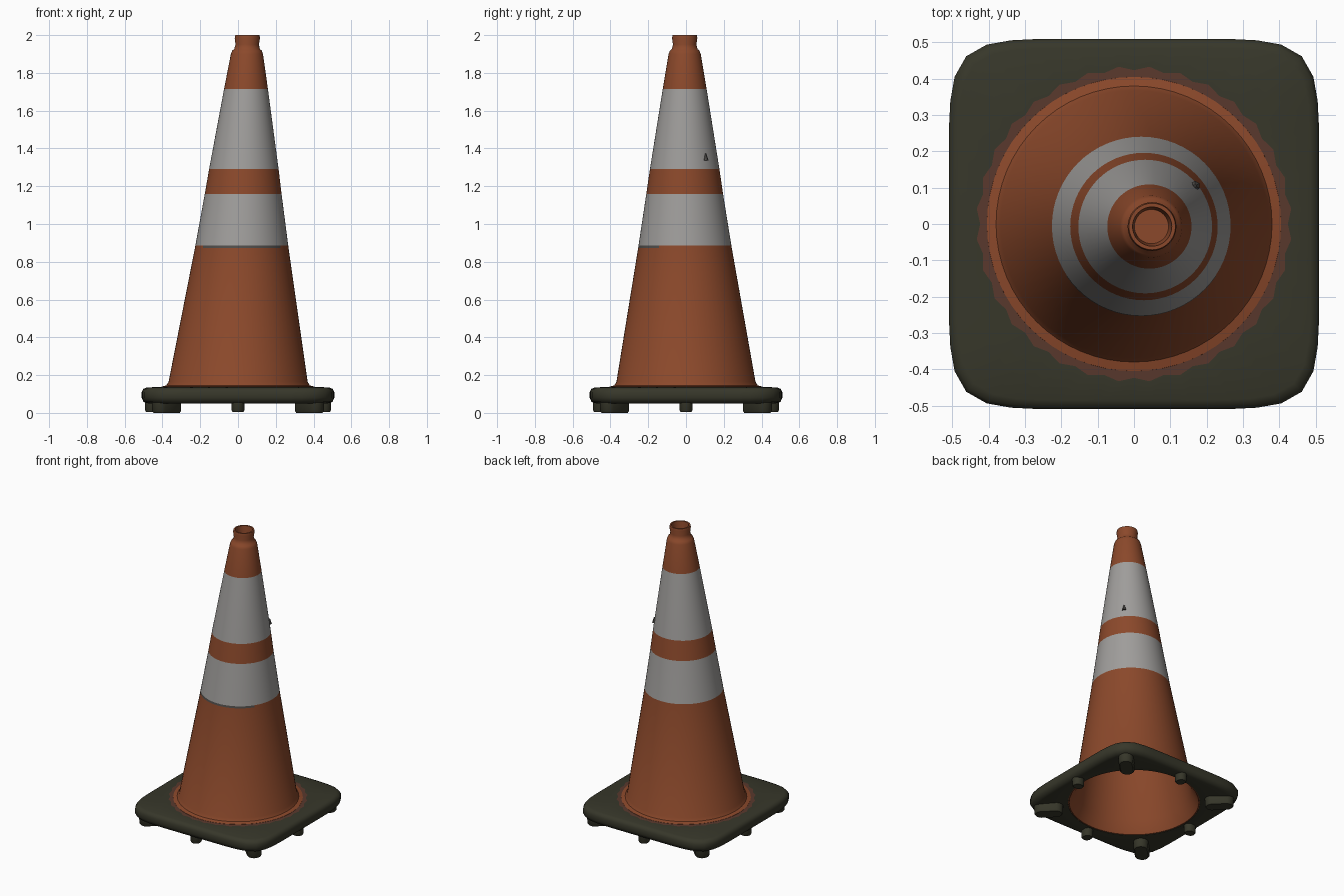
import bpy, bmesh, math

if "Cube" in bpy.data.objects:
    bpy.data.objects.remove(bpy.data.objects["Cube"])


def material(name, rgb):
    m = bpy.data.materials.new(name)
    m.diffuse_color = (*rgb, 1)
    m.use_nodes = True
    m.node_tree.nodes["Principled BSDF"].inputs["Base Color"].default_value = m.diffuse_color
    return m


ORANGE = material("orange", (0.26, 0.066, 0.024))
WHITE = material("reflective_white", (0.35, 0.34, 0.33))
RUBBER = material("dark_rubber", (0.038, 0.038, 0.023))
BROWN = material("dusty_brown", (0.10, 0.040, 0.026))
GREY = material("dark_grey", (0.08, 0.075, 0.07))


def finish(name, bm, mats, angle=40):
    bmesh.ops.recalc_face_normals(bm, faces=bm.faces)
    me = bpy.data.meshes.new(name)
    bm.to_mesh(me)
    bm.free()
    ob = bpy.data.objects.new(name, me)
    bpy.context.collection.objects.link(ob)
    for m in mats:
        me.materials.append(m)
    bpy.ops.object.select_all(action='DESELECT')
    ob.select_set(True)
    bpy.context.view_layer.objects.active = ob
    bpy.ops.object.shade_smooth_by_angle(angle=math.radians(angle))
    return ob


def bridge(bm, a, b, mat=0):
    faces = []
    for i in range(len(a)):
        j = (i + 1) % len(a)
        f = bm.faces.new((a[i], a[j], b[j], b[i]))
        f.material_index = mat
        faces.append(f)
    return faces


N = 64
ANGLES = [2 * math.pi * i / N for i in range(N)]


def circle(bm, r, z, cx=0, cy=0):
    return [bm.verts.new((cx + r * math.cos(a), cy + r * math.sin(a), z)) for a in ANGLES]


def rounded_square(bm, half, z, p=7):
    pts = []
    for a in ANGLES:
        c, s = math.cos(a), math.sin(a)
        r = half / (abs(c) ** p + abs(s) ** p) ** (1 / p)
        pts.append(bm.verts.new((r * c, r * s, z)))
    return pts


# Cone shell, slightly leaning: (radius, height, material of the band that follows)
# materials: 0 orange, 1 white, 2 dark grey edge (front only)
profile = [
    (0.050, 1.89, 0), (0.235, 0.88, 0), (0.362, 0.14, 0), (0.405, 0.06, 0),   # inside
    (0.412, 0.06, 0), (0.405, 0.139, 0), (0.380, 0.145, 0), (0.368, 0.165, 0),  # skirt
    (0.248, 0.872, 2), (0.246, 0.885, 1), (0.203, 1.16, 0), (0.184, 1.29, 1),  # stripes
    (0.116, 1.715, 0), (0.085, 1.90, 0), (0.078, 1.918, 0), (0.068, 1.926, 0),
    (0.062, 1.95, 0), (0.067, 1.985, 0), (0.064, 2.0, 0), (0.054, 2.0, 0),   # neck and lip
    (0.047, 1.93, 0),
]
bm = bmesh.new()
loops = []
for r, z, m in profile:
    t = max(0, z - 0.14) / 1.86
    loops.append(circle(bm, r, z, 0.05 * t, -0.007 * min(1, t * 2)))
for k in range(len(loops) - 1):
    m = profile[k][2]
    for f in bridge(bm, loops[k], loops[k + 1], 0 if m == 2 else m):
        if m == 2 and f.calc_center_median().y < -0.14:
            f.material_index = 2
bm.faces.new(loops[0])
bm.faces.new(loops[-1])
finish("cone", bm, [ORANGE, WHITE, GREY])

# Square rubber base with a round opening and a jagged dusty ring on top
bm = bmesh.new()
dusty = circle(bm, 0.43, 0.137)
for i, v in enumerate(dusty):
    v.co.xy *= 1.012 if i % 2 else 0.985
rings = [
    circle(bm, 0.412, 0.058), rounded_square(bm, 0.475, 0.05),
    rounded_square(bm, 0.500, 0.058), rounded_square(bm, 0.510, 0.08),
    rounded_square(bm, 0.510, 0.11), rounded_square(bm, 0.502, 0.127),
    rounded_square(bm, 0.485, 0.134), dusty, circle(bm, 0.398, 0.138),
]
for k in range(len(rings)):
    bridge(bm, rings[k], rings[(k + 1) % len(rings)], 1 if k == 7 else 0)
finish("rubber_base", bm, [RUBBER, BROWN], 50)


# Feet: long ones on the corners, small round ones mid-edge
def foot(name, x, y, z0, length, width):
    bm = bmesh.new()
    turn = math.atan2(y, x)
    c, s = math.cos(turn), math.sin(turn)
    ends = []
    for z, k in ((z0, 0.85), (z0 + 0.008, 1.0), (0.075, 1.05)):
        ring = []
        for i in range(16):
            a = 2 * math.pi * (i + 0.5) / 16
            u = width * k * math.cos(a)
            u += math.copysign(length / 2 - width, math.cos(a))
            v = width * k * math.sin(a)
            ring.append(bm.verts.new((x + u * c - v * s, y + u * s + v * c, z)))
        ends.append(ring)
    bridge(bm, ends[0], ends[1])
    bridge(bm, ends[1], ends[2])
    bm.faces.new(ends[0])
    bm.faces.new(ends[2])
    finish(name, bm, [RUBBER])


for i in range(4):
    a = math.pi / 2 * i
    foot("edge_foot", 0.455 * math.cos(a), 0.455 * math.sin(a), 0.005, 0.075, 0.034)
    b = a + math.pi / 4
    foot("corner_foot", 0.535 * math.cos(b), 0.535 * math.sin(b), 0.0, 0.18, 0.046)

# Small torn flake on the upper stripe
bm = bmesh.new()
bmesh.ops.create_cone(bm, cap_ends=True, segments=6, radius1=0.014, radius2=0.003, depth=0.035)
for v in bm.verts:
    v.co.x += 0.168
    v.co.y += 0.105
    v.co.z += 1.355
finish("torn_flake", bm, [GREY])
